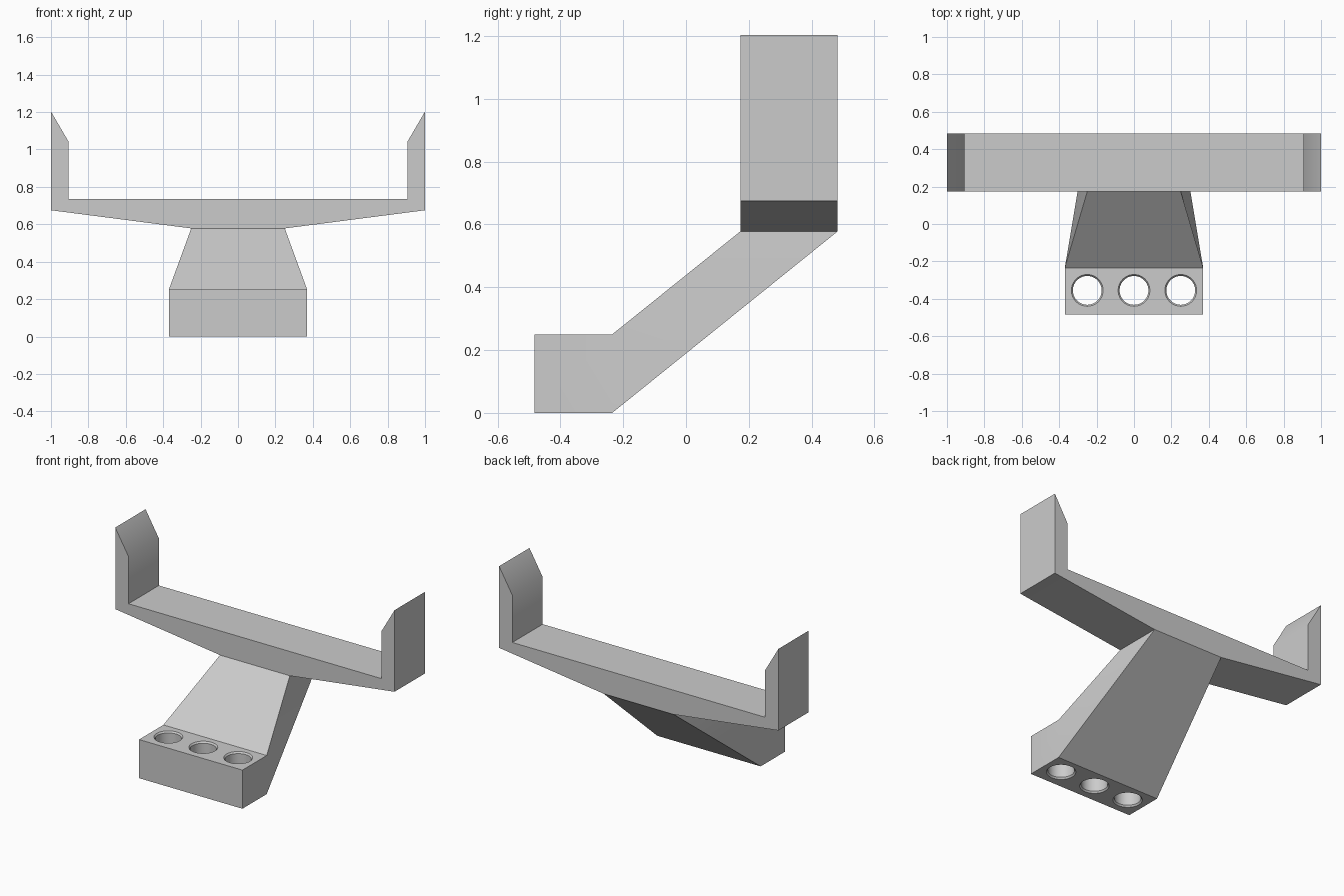
import bpy, bmesh, math

cube = bpy.data.objects.get("Cube")
if cube:
    bpy.data.objects.remove(cube, do_unlink=True)

gray = bpy.data.materials.new("light_gray")
gray.use_nodes = True
gray.diffuse_color = (0.6, 0.6, 0.6, 1)
gray.node_tree.nodes["Principled BSDF"].inputs["Base Color"].default_value = (0.6, 0.6, 0.6, 1)


def loft(name, sections):
    """Skin a closed solid through matching point loops."""
    bm = bmesh.new()
    rings = [[bm.verts.new(p) for p in s] for s in sections]
    n = len(rings[0])
    for a, b in zip(rings, rings[1:]):
        for i in range(n):
            j = (i + 1) % n
            bm.faces.new((a[i], a[j], b[j], b[i]))
    bm.faces.new(rings[0])
    bm.faces.new(rings[-1])
    bmesh.ops.recalc_face_normals(bm, faces=bm.faces)
    mesh = bpy.data.meshes.new(name)
    bm.to_mesh(mesh)
    bm.free()
    mesh.materials.append(gray)
    obj = bpy.data.objects.new(name, mesh)
    bpy.context.collection.objects.link(obj)
    return obj


def activate(obj):
    bpy.ops.object.select_all(action='DESELECT')
    obj.select_set(True)
    bpy.context.view_layer.objects.active = obj


def section(w, low, high):
    """Four corners from a low and a high (y, z) edge of half-width w."""
    return [(-w, *low), (w, *low), (w, *high), (-w, *high)]


FRONT, BEND, BACK = -0.483, -0.235, 0.483
CRADLE_FRONT, ARM_TOP, FOOT_TOP = 0.173, 0.578, 0.25

# Foot block and slanted, tapering arm
arm = loft("foot_and_arm", [
    section(0.37, (FRONT, 0), (FRONT, FOOT_TOP)),
    section(0.37, (BEND, 0), (BEND, FOOT_TOP)),
    section(0.25, (BACK, ARM_TOP), (CRADLE_FRONT, ARM_TOP)),
])


# Three screw holes with slightly eased rims
def circle(x, r, z, n=40):
    return [(x + r * math.cos(math.tau * i / n),
             -0.355 + r * math.sin(math.tau * i / n), z) for i in range(n)]


for x in (-0.25, 0, 0.25):
    cutter = loft("hole_cutter", [
        circle(x, 0.085, -0.05), circle(x, 0.085, 0), circle(x, 0.077, 0.01),
        circle(x, 0.077, FOOT_TOP - 0.01), circle(x, 0.085, FOOT_TOP),
        circle(x, 0.085, FOOT_TOP + 0.05)])
    cutter.hide_render = True
    activate(arm)
    mod = arm.modifiers.new("screw_hole", 'BOOLEAN')
    mod.operation = 'DIFFERENCE'
    mod.solver = 'EXACT'
    mod.object = cutter
    bpy.ops.object.modifier_apply(modifier=mod.name)
    bpy.data.objects.remove(cutter, do_unlink=True)

# Cradle with upright, bevelled ends
half = [(0.25, ARM_TOP), (1, 0.675), (1, 1.203), (0.905, 1.04), (0.905, 0.735)]
profile = half + [(-x, z) for x, z in reversed(half)]
cradle = loft("cradle", [[(x, y, z) for x, z in profile] for y in (CRADLE_FRONT, BACK)])

for obj in (arm, cradle):
    activate(obj)
    bpy.ops.object.shade_smooth_by_angle(angle=math.radians(32))
